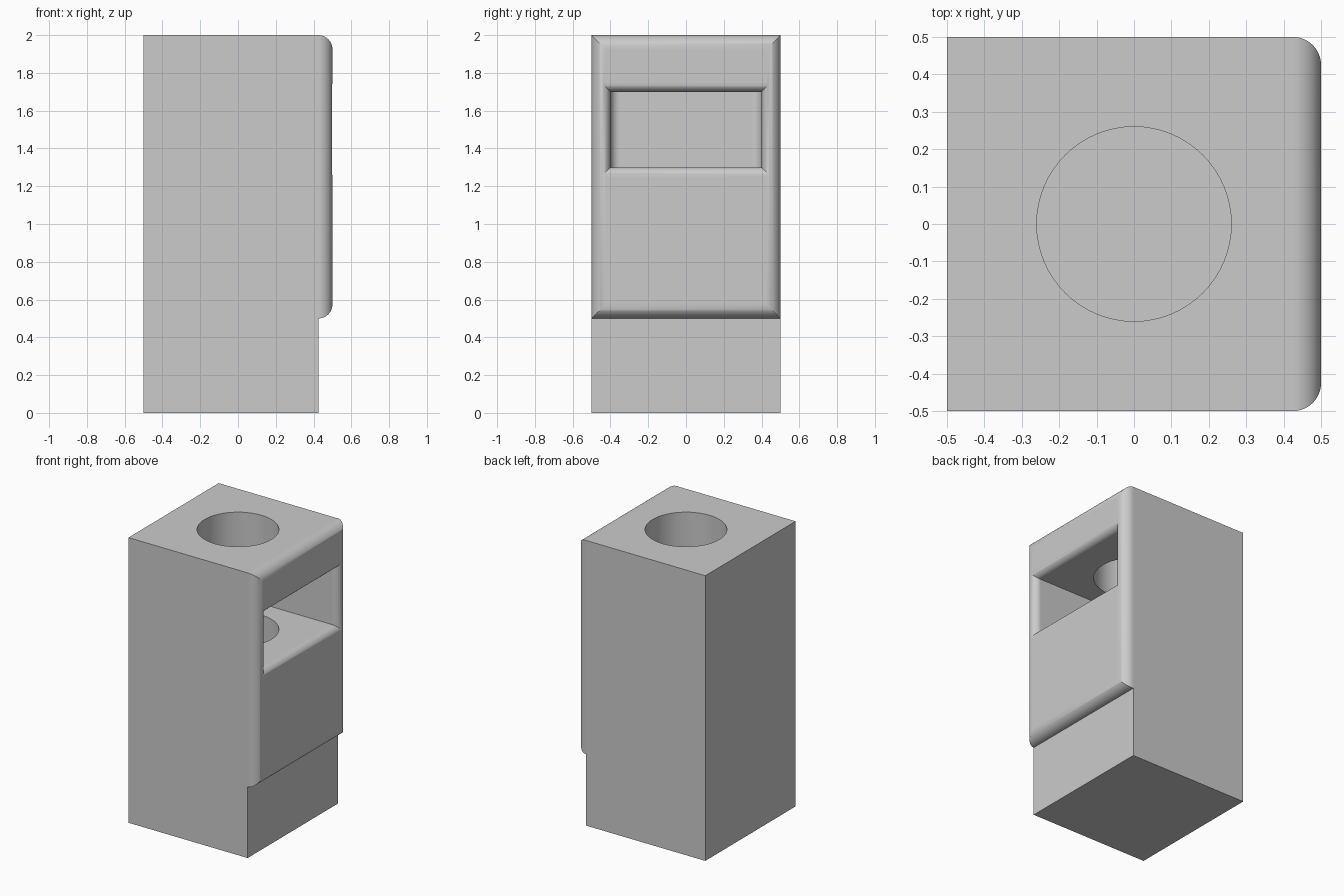
import bpy, bmesh, math
from mathutils import Vector

if "Cube" in bpy.data.objects:
    bpy.data.objects.remove(bpy.data.objects["Cube"])

SEG = 16
R_OUT = 0.075      # rounding of the front panel
R_IN = 0.05        # rounding of the opening


def finish(bm, name):
    bmesh.ops.recalc_face_normals(bm, faces=bm.faces)
    me = bpy.data.meshes.new(name)
    bm.to_mesh(me)
    bm.free()
    ob = bpy.data.objects.new(name, me)
    bpy.context.collection.objects.link(ob)
    return ob


def ring(bm, x, hy, z0, z1):
    return [bm.verts.new((x, y, z)) for y, z in
            ((-hy, z0), (hy, z0), (hy, z1), (-hy, z1))]


def bridge(bm, a, b):
    for i in range(4):
        j = (i + 1) % 4
        bm.faces.new((a[i], a[j], b[j], b[i]))


grey = bpy.data.materials.new("plain grey")
grey.diffuse_color = (0.6, 0.6, 0.6, 1)
grey.use_nodes = True
grey.node_tree.nodes["Principled BSDF"].inputs["Base Color"].default_value = grey.diffuse_color

# block: plain box, its front split at z = 0.5
bm = bmesh.new()
bmesh.ops.create_cube(bm, size=1)
for v in bm.verts:
    v.co = Vector((0.5 - R_OUT if v.co.x > 0 else -0.5, v.co.y, 1 + v.co.z * 2))
bmesh.ops.bisect_plane(bm, geom=bm.verts[:] + bm.edges[:] + bm.faces[:],
                       plane_co=(0, 0, 0.5), plane_no=(0, 0, 1))
# raised upper panel with rounded, mitred rim
front = next(f for f in bm.faces
             if f.calc_center_median().x > 0.4 and f.calc_center_median().z > 0.6)
by_corner = {(v.co.y > 0, v.co.z > 1): v for v in front.verts}
prev = [by_corner[k] for k in ((False, False), (True, False), (True, True), (False, True))]
bm.faces.remove(front)
for i in range(1, SEG + 1):
    t = math.pi / 2 * i / SEG
    d = R_OUT * (1 - math.cos(t))
    cur = ring(bm, 0.5 - R_OUT + R_OUT * math.sin(t), 0.5 - d, 0.5 + d, 2 - d)
    bridge(bm, prev, cur)
    prev = cur
bm.faces.new(prev)
body = finish(bm, "block")
body.data.materials.append(grey)

# chamber cutter: rounded back corners, flared front opening
rings = []
for i in range(SEG + 1):
    t = math.pi / 2 * i / SEG
    rings.append((-0.4 + R_IN * (1 - math.cos(t)), 0.35 + R_IN * math.sin(t), 0))
for i in range(SEG + 1):
    t = math.pi / 2 * i / SEG
    d = R_IN * (1 - math.cos(t))
    rings.append((0.5 - R_IN + R_IN * math.sin(t), 0.4 + d, d))
rings.append((0.6, 0.4 + R_IN, R_IN))
bm = bmesh.new()
prev = None
for x, hy, d in rings:
    cur = ring(bm, x, hy, 1.3 - d, 1.7 + d)
    if prev:
        bridge(bm, prev, cur)
    else:
        bm.faces.new(cur)
    prev = cur
bm.faces.new(prev)
chamber = finish(bm, "chamber_cutter")

# vertical round shaft cutter, through the chamber into the base
bm = bmesh.new()
bmesh.ops.create_cone(bm, cap_ends=True, segments=64, radius1=0.26,
                      radius2=0.26, depth=1.7)
bmesh.ops.translate(bm, verts=bm.verts, vec=(0, 0, 1.35))
shaft = finish(bm, "shaft_cutter")

# cut the chamber and shaft
bpy.context.view_layer.objects.active = body
body.select_set(True)
for cutter in (chamber, shaft):
    cutter.hide_render = True
    m = body.modifiers.new("cut", 'BOOLEAN')
    m.operation = 'DIFFERENCE'
    m.solver = 'EXACT'
    m.object = cutter
    bpy.ops.object.modifier_apply(modifier=m.name)
    bpy.data.objects.remove(cutter)

# smooth curved strips, keep axis-aligned faces flat
bpy.ops.object.shade_smooth_by_angle(angle=math.radians(30))
for p in body.data.polygons:
    p.material_index = 0
    if max(abs(c) for c in p.normal) > 0.99999:
        p.use_smooth = False
